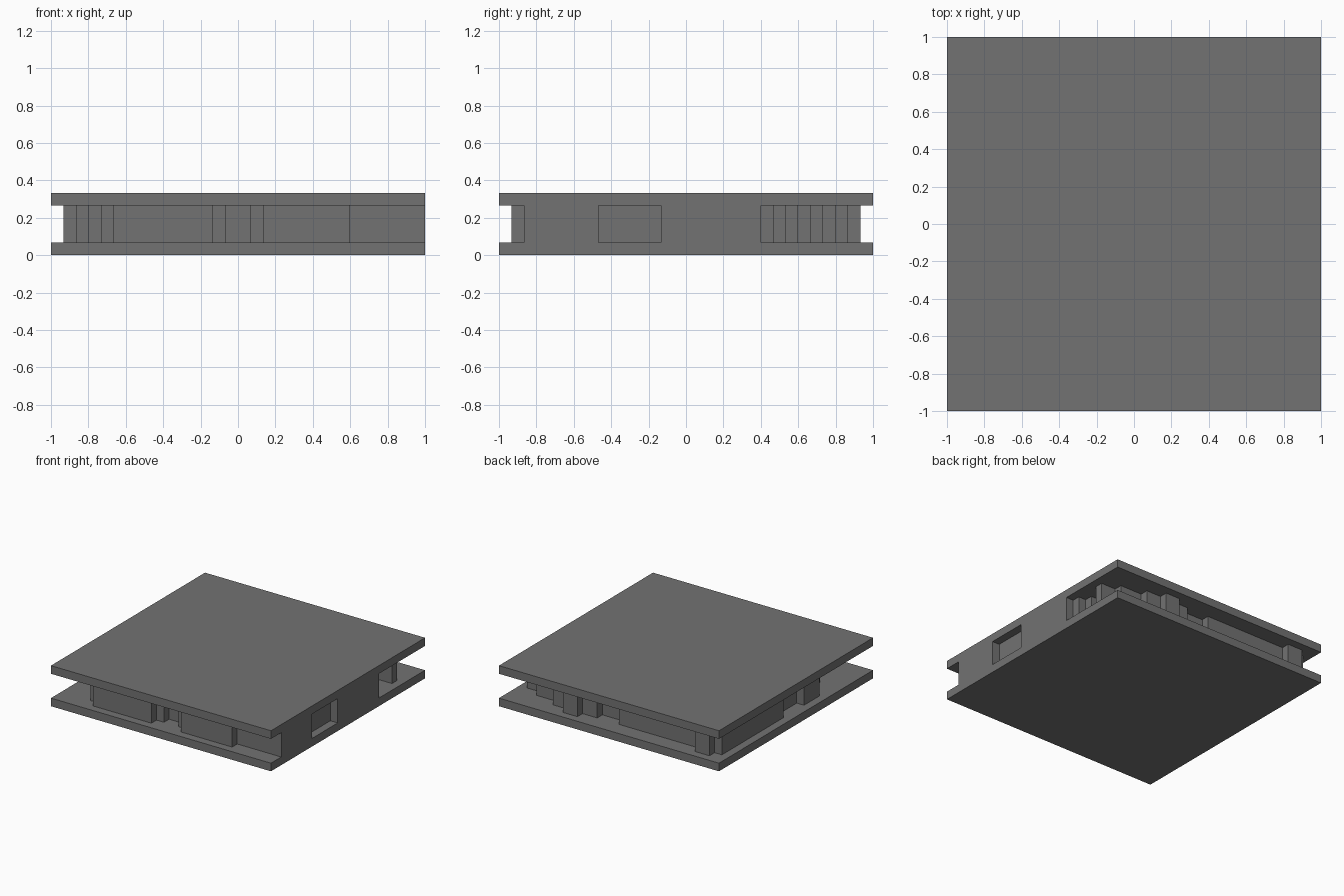
import bpy
import bmesh

CELL = 1 / 15          # every edge sits on a square module
SLAB = CELL            # slab thickness
WALL = 3 * CELL        # wall height

default = bpy.data.objects.get("Cube")
if default:
    bpy.data.objects.remove(default, do_unlink=True)

# Single concrete colour
concrete = bpy.data.materials.new("grey_concrete")
concrete.use_nodes = True
colour = (0.17, 0.17, 0.17, 1)
concrete.diffuse_color = colour
concrete.node_tree.nodes["Principled BSDF"].inputs["Base Color"].default_value = colour


def extrude_outline(name, points, bottom, height):
    """Build a vertical prism from a counter-clockwise floor outline."""
    mesh = bpy.data.meshes.new(name)
    bm = bmesh.new()
    floor = bm.faces.new([bm.verts.new((x, y, bottom)) for x, y in points])
    result = bmesh.ops.extrude_face_region(bm, geom=[floor], use_keep_orig=True)
    raised = [v for v in result["geom"] if isinstance(v, bmesh.types.BMVert)]
    bmesh.ops.translate(bm, verts=raised, vec=(0, 0, height))
    bmesh.ops.recalc_face_normals(bm, faces=bm.faces[:])
    bm.to_mesh(mesh)
    bm.free()
    mesh.materials.append(concrete)
    obj = bpy.data.objects.new(name, mesh)
    bpy.context.collection.objects.link(obj)
    return obj


def walk(start, *sides):
    """Trace an outline in cells, stepping along x and y in turn."""
    x, y = start
    points = []
    for side in sides:
        for index, step in enumerate(side):
            points.append((x * CELL, y * CELL))
            if index % 2 == 0:
                x += step
            else:
                y += step
    return points


# Floor and roof slabs
square = [(-1, -1), (1, -1), (1, 1), (-1, 1)]
extrude_outline("floor_slab", square, 0, SLAB)
extrude_outline("roof_slab", square, SLAB + WALL, SLAB)

# Stepped storey between the slabs, traced side by side
front_side = (8, 1, 1, 1, 2, -1, 1, -1, 7, 1)
right_side = (6, 6, -1, 5, 1, 8)
right_notch = (-1, 1) * 4 + (3, 1)
back_side = (-2, 1, -3, 1, -2, 1, -2, -1, -2, -1, -3, 1, -11, 1, -2, -1)
left_side = (-1, -12, 1, -4, -1, -3)
left_corner = (1, -1, 1, -2, 1, -4, 1, -1)
outline = walk((-10, -14), front_side, right_side, right_notch,
               back_side, left_side, left_corner)
extrude_outline("storey_walls", outline, SLAB, WALL)
